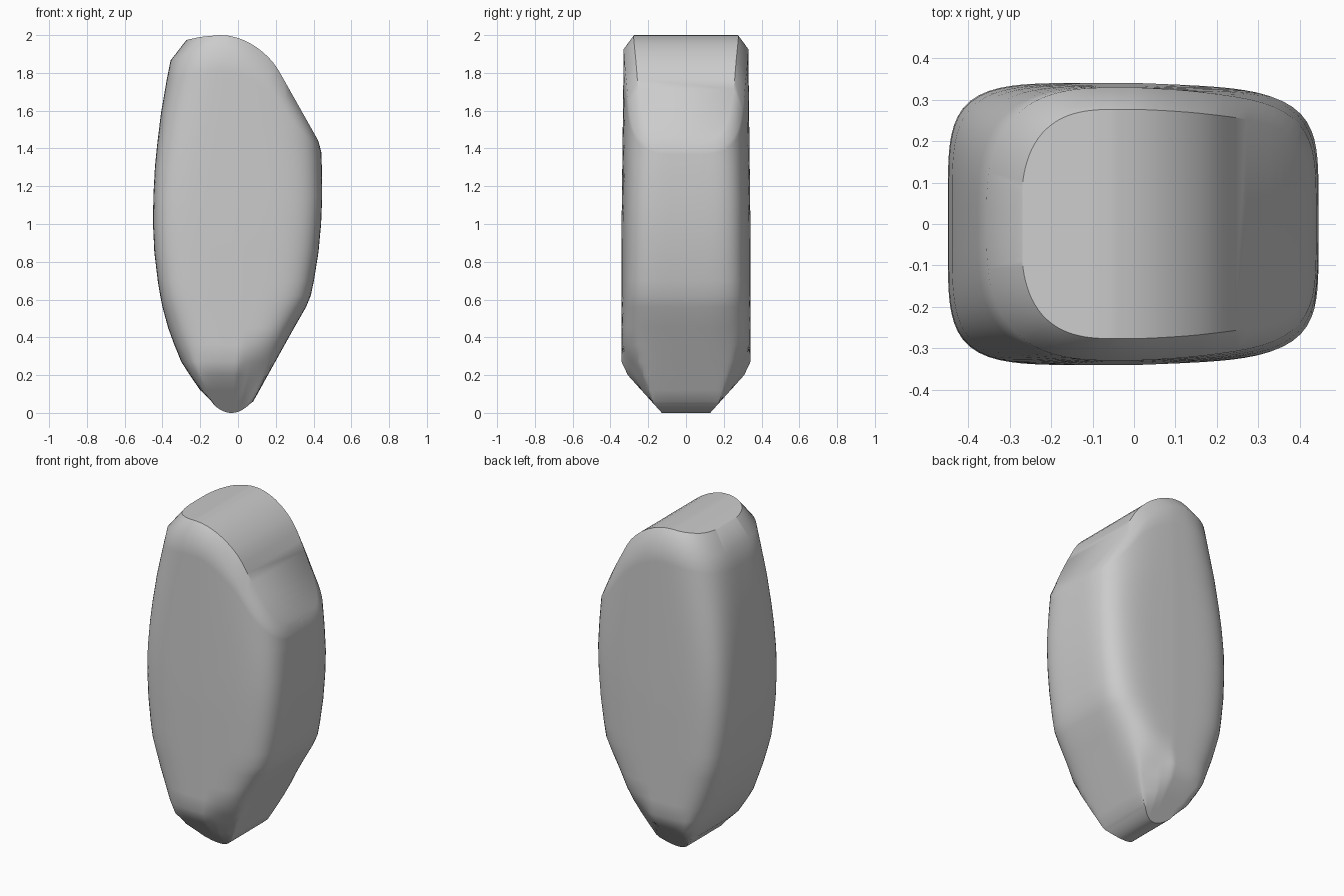
import bpy, math

cube = bpy.data.objects.get("Cube")
if cube:
    bpy.data.objects.remove(cube)

SEGMENTS = 120
CENTRE = -0.035
CAP_BASE = 1.3

# height, left edge, right edge, squareness of the section
SECTIONS = [
    (0.06, -0.14, 0.08, 4), (0.12, -0.2, 0.114, 4), (0.2, -0.255, 0.158, 4),
    (0.27, -0.3, 0.197, 4), (0.36, -0.337, 0.247, 4), (0.45, -0.37, 0.297, 4.2),
    (0.56, -0.4, 0.36, 4.6), (0.62, -0.412, 0.385, 5), (0.7, -0.425, 0.402, 5),
    (0.85, -0.443, 0.426, 5), (1.0, -0.45, 0.44, 5), (1.15, -0.448, 0.446, 5),
    (1.3, -0.44, 0.444, 4.6), (1.45, -0.425, 0.438, 4.2), (1.65, -0.4, 0.43, 3.6),
    (1.87, -0.356, 0.42, 3), (2.0, -0.33, 0.41, 3)]
# crown outline and the drop of its chamfer, along x
CROWN = [(-0.36, 1.945), (-0.27, 1.975), (-0.2, 1.99), (-0.1, 2.0), (-0.05, 1.997),
         (0.0, 1.985), (0.05, 1.965), (0.1, 1.935), (0.15, 1.895), (0.2, 1.84),
         (0.42, 1.45), (0.46, 1.36)]
DROP = [(-0.36, 0.08), (0.0, 0.07), (0.15, 0.1), (0.3, 0.09), (0.44, 0.02)]


def lookup(table, key, column=1):
    """Linear interpolation in a table sorted by its first column."""
    if key <= table[0][0]:
        return table[0][column]
    for a, b in zip(table, table[1:]):
        if key <= b[0]:
            f = (key - a[0]) / (b[0] - a[0])
            return a[column] + f * (b[column] - a[column])
    return table[-1][column]


def limit_depth(x, y, z):
    """Slanted planes that narrow the foot towards its tip."""
    slant = 0.649 * (x + 0.05) - 0.761 * (z - 0.23)
    limit = min(0.345 - 0.8 * slant, 0.335 - 0.9 * (0.23 - z))
    return math.copysign(min(abs(y), max(limit, 0.1)), y)


def section_point(angle, z):
    """Point on the rounded section at one height."""
    c, s = math.cos(angle), math.sin(angle)
    e = lookup(SECTIONS, z, 3)
    r = (abs(c) ** e + abs(s) ** e) ** (-1 / e)
    reach = lookup(SECTIONS, z, 2) - CENTRE if c > 0 else CENTRE - lookup(SECTIONS, z, 1)
    x = CENTRE + reach * r * c
    y = (0.341 - 0.012 * max(z - 1, 0)) * r * s
    y *= 1 - 0.05 * max(x, 0) / 0.44
    return x, limit_depth(x, y, z), z


def rim_height(angle):
    z = 1.8
    for _ in range(20):
        x = section_point(angle, z)[0]
        z = 0.5 * z + 0.5 * (lookup(CROWN, x) - lookup(DROP, x))
    return z


angles = [2 * math.pi * i / SEGMENTS for i in range(SEGMENTS)]
rings = []

# rounded tip
tip = []
for a in angles:
    x, y, z = section_point(a, SECTIONS[0][0])
    x = CENTRE + 0.85 * (x - CENTRE)
    z = 0.06 * ((x - CENTRE) / 0.11) ** 2
    tip.append((x, limit_depth(x, y, z), z))
rings.append(tip)

# walls, stretched up to the crown rim
rims = [rim_height(a) for a in angles]
for row in SECTIONS:
    ring = []
    for a, rim in zip(angles, rims):
        z = row[0]
        if z > CAP_BASE:
            z = CAP_BASE + (rim - CAP_BASE) * (z - CAP_BASE) / (2 - CAP_BASE)
        ring.append(section_point(a, z))
    rings.append(ring)

# chamfered crown edge
crown = []
for x, y, z in rings[-1]:
    x = CENTRE + (x - CENTRE) * (0.74 if x < CENTRE else 0.97)
    crown.append((x, y * 0.84, lookup(CROWN, x)))
rings.append(crown)

verts = [p for ring in rings for p in ring]
faces = []
for k in range(len(rings) - 1):
    for i in range(SEGMENTS):
        j = (i + 1) % SEGMENTS
        low, high = k * SEGMENTS, (k + 1) * SEGMENTS
        faces.append((low + i, low + j, high + j, high + i))

# strips across the tip and the crown
top = (len(rings) - 1) * SEGMENTS
for i in range(SEGMENTS // 2):
    strip = [i, i + 1, SEGMENTS - i - 1, (SEGMENTS - i) % SEGMENTS]
    strip = list(dict.fromkeys(strip))
    faces.append([top + v for v in strip])
    faces.append(strip[::-1])

mesh = bpy.data.meshes.new("rounded_block")
mesh.from_pydata(verts, [], faces)
mesh.update()
block = bpy.data.objects.new("rounded_block", mesh)
bpy.context.collection.objects.link(block)

grey = bpy.data.materials.new("plain grey")
grey.use_nodes = True
colour = (0.6, 0.6, 0.6, 1)
grey.diffuse_color = colour
grey.node_tree.nodes["Principled BSDF"].inputs["Base Color"].default_value = colour
mesh.materials.append(grey)

bpy.ops.object.select_all(action="DESELECT")
block.select_set(True)
bpy.context.view_layer.objects.active = block
bpy.ops.object.shade_smooth_by_angle(angle=math.radians(38))
